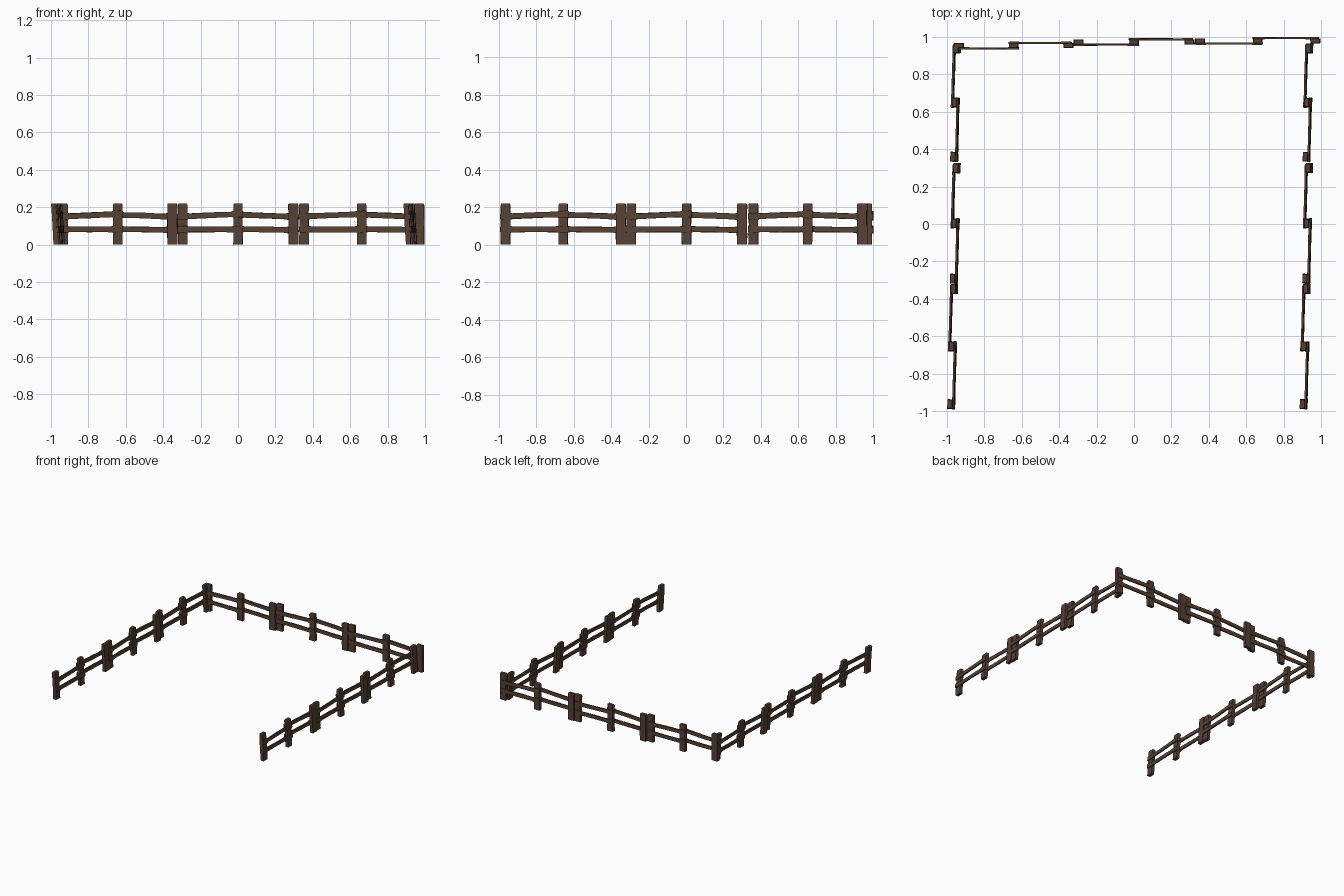
import bpy, bmesh, math, random
from mathutils import Matrix, Vector

if "Cube" in bpy.data.objects:
    bpy.data.objects.remove(bpy.data.objects["Cube"])

random.seed(4)


def material(name, colour):
    m = bpy.data.materials.new(name)
    m.diffuse_color = (*colour, 1)
    m.use_nodes = True
    m.node_tree.nodes["Principled BSDF"].inputs["Base Color"].default_value = m.diffuse_color
    return m


POST_WOOD = material("dark post wood", (0.092, 0.052, 0.035))
RAIL_WOOD = material("rail wood", (0.090, 0.054, 0.034))


def plank(name, sections, mat, place, jitter):
    """Rough hewn beam: four-cornered rings joined and capped."""
    bm = bmesh.new()
    rings = []
    for ring in sections:
        vs = []
        for c in ring:
            j = Vector([random.uniform(-1, 1) * k for k in jitter])
            vs.append(bm.verts.new(Vector(c) + j))
        rings.append(vs)
    for a, b in zip(rings, rings[1:]):
        for i in range(4):
            bm.faces.new((a[i], a[(i + 1) % 4], b[(i + 1) % 4], b[i]))
    bm.faces.new(rings[0])
    bm.faces.new(rings[-1])
    bmesh.ops.transform(bm, matrix=place, verts=bm.verts)
    for v in bm.verts:
        v.co.z = max(v.co.z, 0)
    bmesh.ops.recalc_face_normals(bm, faces=bm.faces)
    me = bpy.data.meshes.new(name)
    bm.to_mesh(me)
    bm.free()
    me.materials.append(mat)
    ob = bpy.data.objects.new(name, me)
    bpy.context.collection.objects.link(ob)


def post(x, w, place):
    # upright with a lightly chamfered, worn top
    levels = [(0, 1), (0.055, 1), (0.11, 0.98), (0.17, 1), (0.212, 1), (0.219, 0.86)]
    rings = []
    for z, s in levels:
        hx, hy = w / 2 * s, 0.0130 * s
        rings.append([(x - hx, -hy, z), (x + hx, -hy, z), (x + hx, hy, z), (x - hx, hy, z)])
    plank("fence_post", rings, POST_WOOD, place, (0.0015, 0.001, 0.001))


def rail(x0, x1, z0, z1, y, place):
    # long board, thicker where it is fixed to the posts
    rings = []
    for t, s in [(0, 0.85), (0.02, 1.1), (0.15, 1.05), (0.18, 0.9),
                 (0.5, 0.9), (0.82, 0.9), (0.85, 1.05), (0.98, 1.1), (1, 0.85)]:
        x, z = x0 + (x1 - x0) * t, z0 + (z1 - z0) * t
        h, d = 0.0165 * s, 0.0058 * s
        rings.append([(x, y - d, z - h), (x, y + d, z - h), (x, y + d, z + h), (x, y - d, z + h)])
    plank("fence_rail", rings, RAIL_WOOD, place, (0.001, 0.0006, 0.0015))


def segment(cx, cy, half, angle, lean):
    """Three posts; left rails in front of them, right rails behind."""
    shear = Matrix.Identity(4)
    shear[1][2] = lean
    place = Matrix.Translation((cx, cy, 0)) @ Matrix.Rotation(math.radians(angle), 4, 'Z') @ shear
    for x, w in ((-half, 0.051), (0, 0.05), (half, 0.053)):
        post(x, w, place)
    e = 0.028
    rail(-half - e, e, 0.149, 0.164, -0.0145, place)
    rail(-half - e, e, 0.081, 0.082, -0.0145, place)
    rail(-e, half + e * 0.7, 0.161, 0.148, 0.0145, place)
    rail(-e, half + e * 0.7, 0.083, 0.078, 0.0145, place)


# back fence
for cx, cy, half in ((-0.643, 0.954, 0.292), (0, 0.973, 0.296), (0.661, 0.979, 0.308)):
    segment(cx, cy, half, 0, 0)

# side fences, leaning slightly to the left
for side in (0, 1.884):
    for x, y, half in ((-0.948, 0.649, 0.29), (-0.949, 0.003, 0.296), (-0.963, -0.655, 0.308)):
        segment(x + side, y, half, 88.3, 0.06)
